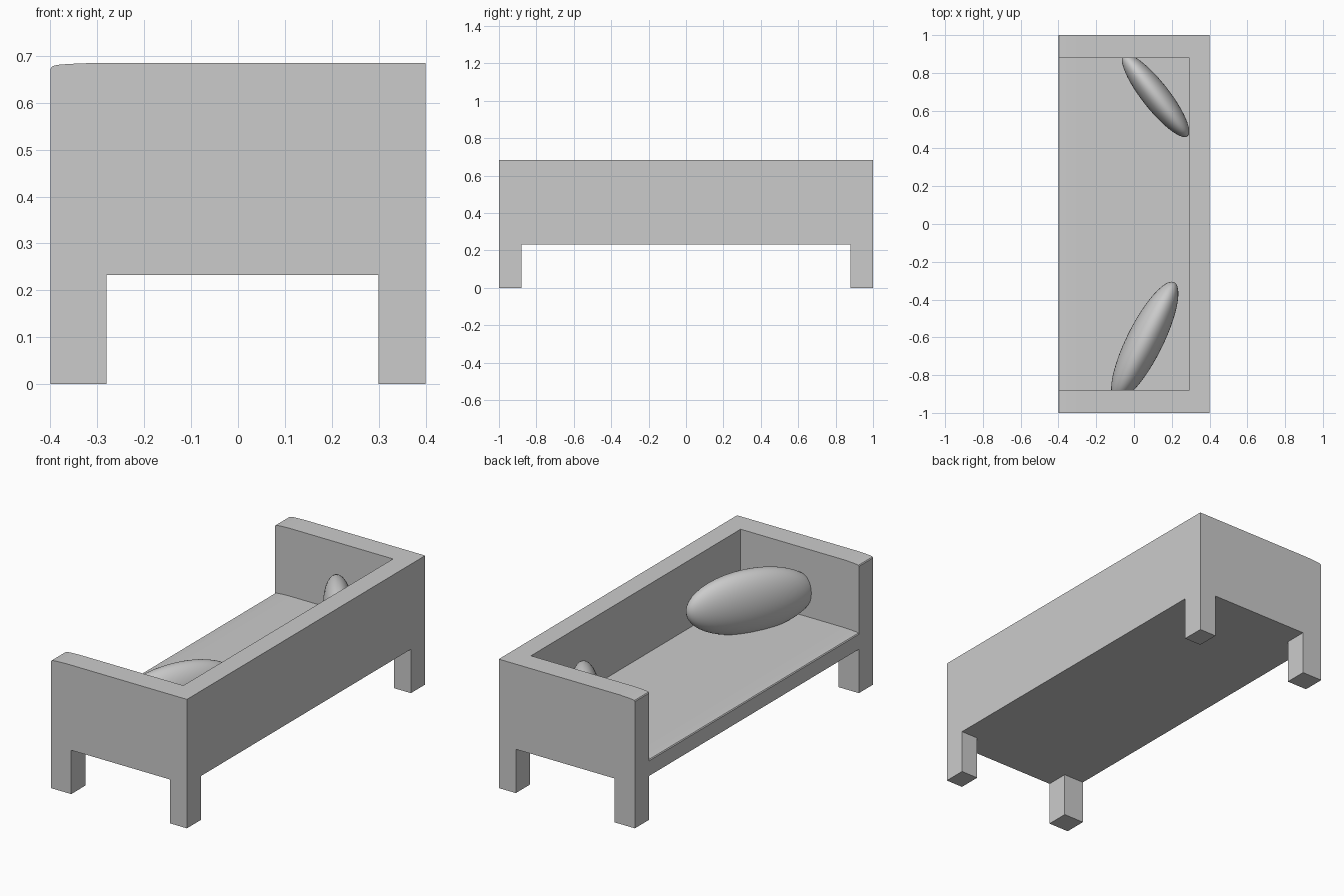
import bpy, bmesh
from math import radians
from mathutils import Vector

if "Cube" in bpy.data.objects:
    bpy.data.objects.remove(bpy.data.objects["Cube"])


def prism(name, points, axis, lo, hi):
    """Extrude a closed outline along 'y' (outline in xz) or 'z' (outline in xy)."""
    bm = bmesh.new()
    place = (lambda a, b: (a, lo, b)) if axis == 'y' else (lambda a, b: (a, b, lo))
    face = bm.faces.new([bm.verts.new(place(a, b)) for a, b in points])
    moved = bmesh.ops.extrude_face_region(bm, geom=[face])['geom']
    step = Vector((0, hi - lo, 0) if axis == 'y' else (0, 0, hi - lo))
    bmesh.ops.translate(bm, vec=step, verts=[v for v in moved if isinstance(v, bmesh.types.BMVert)])
    bmesh.ops.recalc_face_normals(bm, faces=bm.faces)
    mesh = bpy.data.meshes.new(name)
    bm.to_mesh(mesh)
    bm.free()
    obj = bpy.data.objects.new(name, mesh)
    bpy.context.collection.objects.link(obj)
    return obj


def cut(target, cutter):
    mod = target.modifiers.new(cutter.name, 'BOOLEAN')
    mod.operation = 'DIFFERENCE'
    mod.solver = 'EXACT'
    mod.object = cutter
    cutter.hide_render = True
    cutter.hide_viewport = True


def cushion(name, location, size, yaw, tilt):
    bpy.ops.mesh.primitive_uv_sphere_add(segments=48, ring_count=24, radius=1, location=location)
    obj = bpy.context.object
    obj.name = name
    obj.scale = size
    obj.rotation_euler = (0, radians(tilt), radians(yaw))
    bpy.ops.object.shade_smooth()


def soft_edge(z):
    """Gently rounded front edge shared by the arm tops and the seat."""
    return [(-0.4, z - 0.012), (-0.396, z - 0.007), (-0.385, z - 0.004),
            (-0.36, z - 0.002), (-0.31, z)]


# Sofa body: one solid block with the soft front edge on top
frame = prism("sofa_frame", [(-0.4, 0)] + soft_edge(0.685) + [(0.4, 0.685), (0.4, 0)], 'y', -1, 1)

# Sitting space between the arms and the backrest
seat_space = prism("seat_space_cutter",
                   [(-0.6, 0.313)] + soft_edge(0.325) + [(0.295, 0.325), (0.295, 1), (-0.6, 1)],
                   'y', -0.88, 0.88)
cut(frame, seat_space)

# Cross-shaped opening underneath leaves the four legs
x0, x1, y0, far = -0.28, 0.3, 0.88, 1.3
cross = [(x0, -far), (x1, -far), (x1, -y0), (far, -y0), (far, y0), (x1, y0),
         (x1, far), (x0, far), (x0, y0), (-far, y0), (-far, -y0), (x0, -y0)]
cut(frame, prism("underside_cutter", cross, 'z', -0.5, 0.233))

# Cushions leaning in the corners
cushion("large_cushion", (0.057, -0.62, 0.468), (0.349, 0.096, 0.166), 63.4, -3)
cushion("small_cushion", (0.114, 0.68, 0.45), (0.274, 0.072, 0.13), -51.8, 0)
